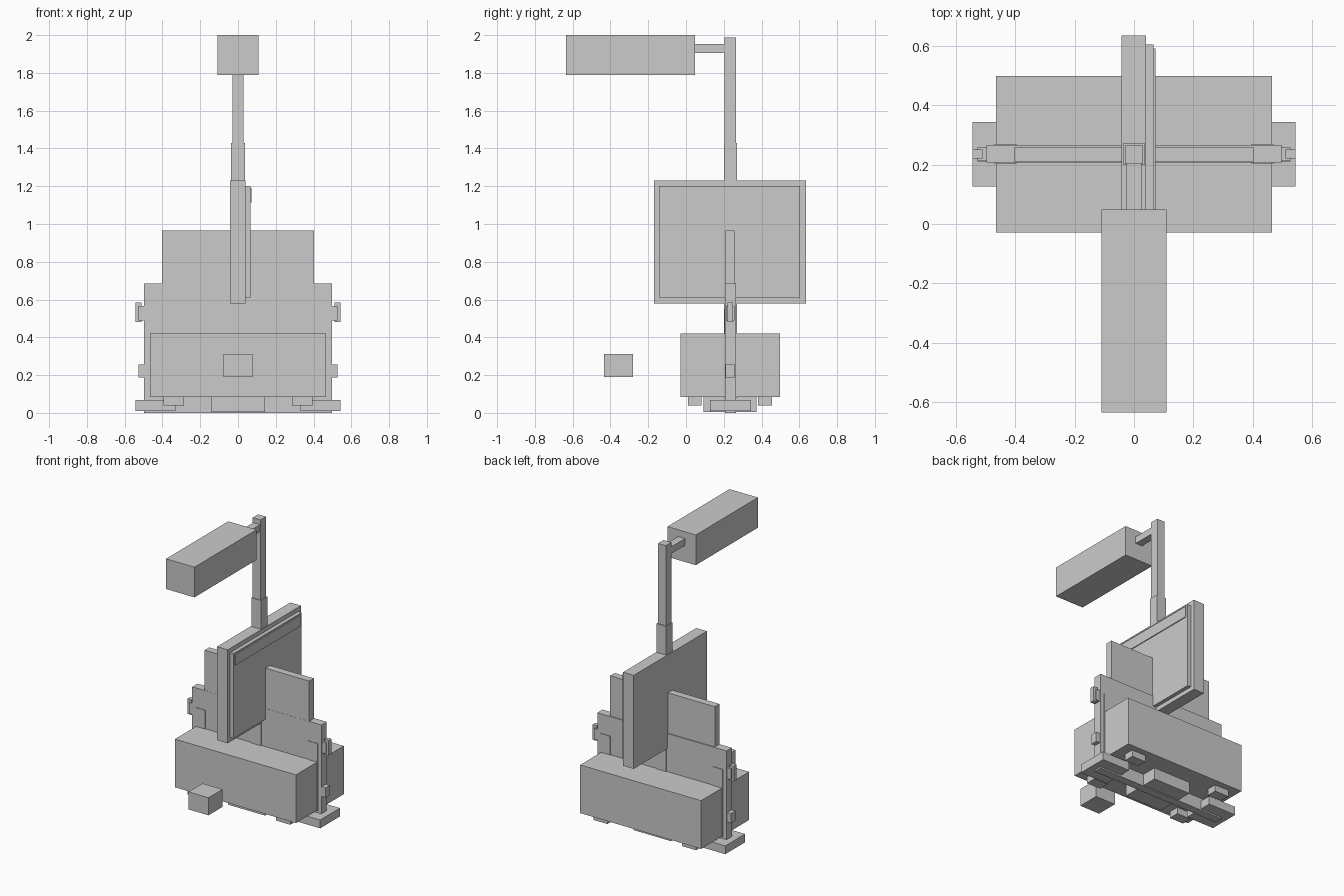
import bpy


def box(name, x, y, z):
    """Axis-aligned box from (min, max) pairs."""
    bpy.ops.mesh.primitive_cube_add(size=1, location=[(a + b) / 2 for a, b in (x, y, z)])
    ob = bpy.context.object
    ob.name = name
    ob.scale = [b - a for a, b in (x, y, z)]
    bpy.ops.object.transform_apply(location=False, rotation=False, scale=True)
    return ob


def pair(name, x, y, z):
    """Box on the right and its mirror image on the left."""
    box(name + "_right", x, y, z)
    box(name + "_left", (-x[1], -x[0]), y, z)


# Overhead lamp, arm and telescoping post
box("lamp_head", (-0.109, 0.109), (-0.634, 0.048), (1.79, 2.0))
box("lamp_arm", (-0.026, 0.026), (0.04, 0.22), (1.905, 1.953))
box("upper_post", (-0.03, 0.03), (0.204, 0.264), (1.40, 1.987))
box("lower_post", (-0.037, 0.037), (0.2, 0.27), (0.10, 1.43))

# Upright board with screen and header strip on its right face
box("board", (-0.042, 0.04), (-0.17, 0.634), (0.58, 1.23))
box("screen", (0.035, 0.066), (-0.143, 0.604), (0.61, 1.20))
box("screen_header", (0.06, 0.072), (-0.13, 0.59), (1.115, 1.19))

# Cross panel: tall centre, wide lower part and side stiles
box("tall_panel", (-0.402, 0.402), (0.208, 0.258), (0.3, 0.965))
box("wide_panel", (-0.497, 0.497), (0.207, 0.265), (0.0, 0.685))
pair("stile", (0.395, 0.47), (0.203, 0.269), (0.08, 0.55))

# Side handles and latches
pair("handle_mount", (0.48, 0.527), (0.212, 0.258), (0.49, 0.567))
pair("handle_grip", (0.51, 0.543), (0.22, 0.25), (0.48, 0.585))
pair("latch", (0.48, 0.527), (0.21, 0.258), (0.187, 0.255))

# Main body
box("body", (-0.465, 0.465), (-0.028, 0.498), (0.085, 0.42))

# Underside: centre block, outrigger plates and four feet
box("base_block", (-0.143, 0.143), (0.092, 0.372), (0.005, 0.088))
pair("outrigger", (0.33, 0.543), (0.127, 0.344), (0.01, 0.068))
for label, y in (("front", (0.01, 0.083)), ("rear", (0.382, 0.454))):
    pair(label + "_foot", (0.287, 0.395), y, (0.04, 0.088))

# Detached small box in front
box("front_pedal", (-0.077, 0.077), (-0.434, -0.28), (0.19, 0.312))
